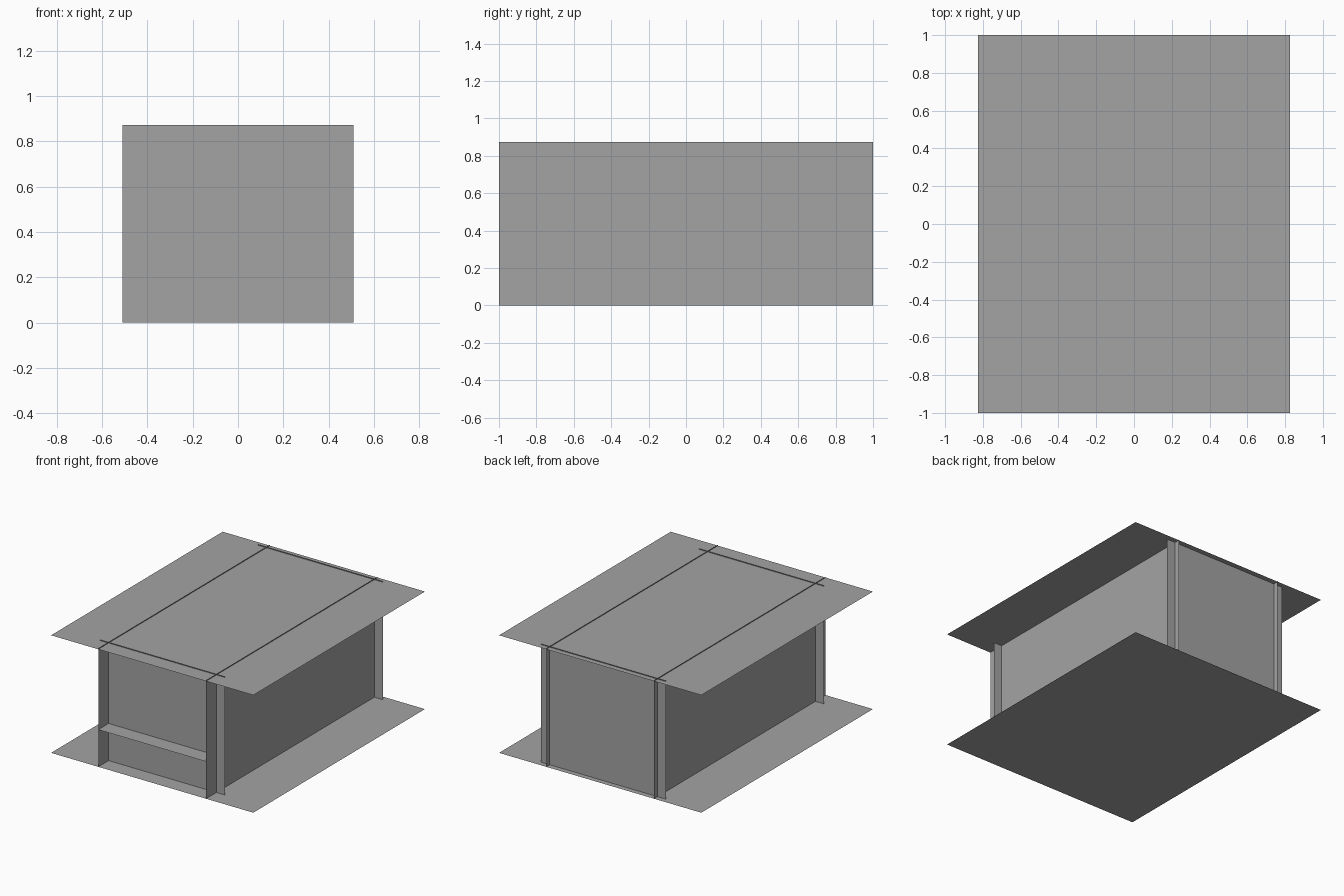
import bpy

if "Cube" in bpy.data.objects:
    bpy.data.objects.remove(bpy.data.objects["Cube"])

# One flat grey for the whole model
grey = bpy.data.materials.new("plain grey")
grey.diffuse_color = (0.37, 0.37, 0.37, 1.0)
grey.use_nodes = True
grey.node_tree.nodes["Principled BSDF"].inputs["Base Color"].default_value = grey.diffuse_color


def sheet(name, x, y, z):
    """Flat sheet: two of x, y, z are (min, max) ranges, the third is one fixed value."""
    if not isinstance(z, tuple):
        pts = [(x[0], y[0], z), (x[1], y[0], z), (x[1], y[1], z), (x[0], y[1], z)]
    elif not isinstance(y, tuple):
        pts = [(x[0], y, z[0]), (x[1], y, z[0]), (x[1], y, z[1]), (x[0], y, z[1])]
    else:
        pts = [(x, y[0], z[0]), (x, y[1], z[0]), (x, y[1], z[1]), (x, y[0], z[1])]
    mesh = bpy.data.meshes.new(name)
    mesh.from_pydata(pts, [], [(0, 1, 2, 3)])
    mesh.materials.append(grey)
    ob = bpy.data.objects.new(name, mesh)
    bpy.context.collection.objects.link(ob)
    return ob


HALF_W, WALL_X, END_X = 0.825, 0.44, 0.51
FRONT_Y, BACK_Y = -0.88, 0.96
HEIGHT, TOP_Z, SHELF_Z = 0.873, 0.867, 0.274

# Wide floor and roof sheets; the walls poke slightly through the roof
sheet("floor_sheet", (-HALF_W, HALF_W), (-1, 1), 0.0)
sheet("roof_sheet", (-HALF_W, HALF_W), (-1, 1), TOP_Z)

# Long side walls
for side, s in (("left", -1), ("right", 1)):
    sheet(side + "_wall", s * WALL_X, (-1, 1), (0, HEIGHT))

# Crossing end walls, a little wider than the side walls
sheet("front_wall", (-END_X, END_X), FRONT_Y, (0, HEIGHT))
sheet("back_wall", (-END_X, END_X), BACK_Y, (0, HEIGHT))

# Narrow shelf in the front recess
sheet("front_shelf", (-WALL_X, WALL_X), (-1, FRONT_Y), SHELF_Z)
